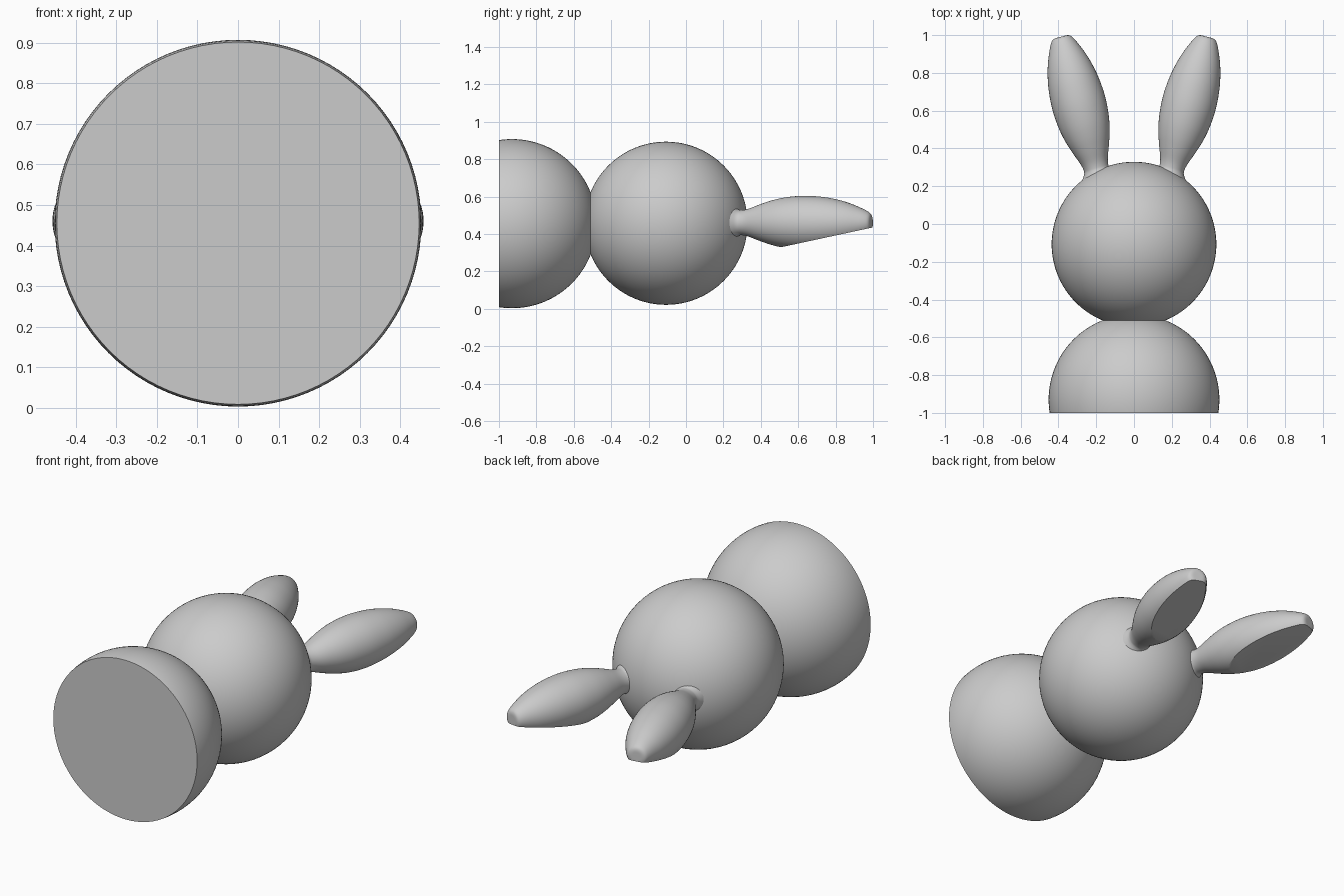
import bpy
import bmesh
from math import sin, cos, pi, radians
from mathutils import Matrix, Vector

cube = bpy.data.objects.get("Cube")
if cube:
    bpy.data.objects.remove(cube, do_unlink=True)

grey = bpy.data.materials.new("light grey")
grey.use_nodes = True
grey.diffuse_color = (0.6, 0.6, 0.6, 1)
grey.node_tree.nodes["Principled BSDF"].inputs["Base Color"].default_value = (0.6, 0.6, 0.6, 1)


def finish(bm, name):
    """Turn a bmesh into a shaded object."""
    bmesh.ops.recalc_face_normals(bm, faces=bm.faces)
    mesh = bpy.data.meshes.new(name)
    bm.to_mesh(mesh)
    bm.free()
    mesh.materials.append(grey)
    obj = bpy.data.objects.new(name, mesh)
    bpy.context.collection.objects.link(obj)
    bpy.ops.object.select_all(action='DESELECT')
    obj.select_set(True)
    bpy.context.view_layer.objects.active = obj
    bpy.ops.object.shade_smooth_by_angle(angle=radians(35))
    return obj


def slice_flat(bm, point, normal):
    """Remove everything on the normal side of a plane and cap the cut."""
    geom = bm.verts[:] + bm.edges[:] + bm.faces[:]
    cut = bmesh.ops.bisect_plane(bm, geom=geom, dist=1e-5, plane_co=point,
                                 plane_no=normal, clear_outer=True)
    rim = [e for e in cut["geom_cut"] if isinstance(e, bmesh.types.BMEdge)]
    bmesh.ops.contextual_create(bm, geom=rim)


def ball(radius, centre):
    bm = bmesh.new()
    place = Matrix.Translation(centre) @ Matrix.Rotation(radians(-90), 4, 'X')
    bmesh.ops.create_uvsphere(bm, u_segments=96, v_segments=64,
                              radius=radius, matrix=place)
    return bm


def smooth_profile(points, steps=4):
    """Catmull-Rom curve through the points."""
    p = [Vector(q) for q in points]
    p = [p[0]] + p + [p[-1]]
    out = []
    for a, b, c, d in zip(p, p[1:], p[2:], p[3:]):
        for k in range(steps):
            t = k / steps
            out.append(0.5 * (2 * b + (c - a) * t + (2 * a - 5 * b + 4 * c - d) * t * t
                              + (3 * b - a - 3 * c + d) * t ** 3))
    return out + [p[-1]]


def lathe(profile, segments=64):
    """Closed solid of revolution about z from (height, radius) points."""
    bm = bmesh.new()
    rings = []
    for h, r in profile:
        rings.append([bm.verts.new((r * cos(2 * pi * i / segments),
                                    r * sin(2 * pi * i / segments), h))
                      for i in range(segments)])
    for low, high in zip(rings, rings[1:]):
        for i in range(segments):
            j = (i + 1) % segments
            bm.faces.new((low[i], low[j], high[j], high[i]))
    bm.faces.new(rings[0][::-1])
    bm.faces.new(rings[-1])
    return bm


# Body, cut flat at the front
body = ball(0.452, (0, -0.93, 0.455))
slice_flat(body, (0, -1, 0), (0, -1, 0))
finish(body, "body")

# Head
finish(ball(0.436, (0, -0.107, 0.457)), "head")

# Ears: flared root, swollen middle, blunt tip, flat sloping underside
EAR = [(-0.06, 0.1), (-0.03, 0.079), (-0.012, 0.069), (0.005, 0.067),
       (0.04, 0.074), (0.1, 0.096), (0.17, 0.119), (0.25, 0.136),
       (0.35, 0.144), (0.45, 0.138), (0.53, 0.124), (0.6, 0.104),
       (0.66, 0.08), (0.695, 0.063), (0.713, 0.05), (0.72, 0.035), (0.721, 0.015)]

for side, name in ((1, "left_ear"), (-1, "right_ear")):
    ear = lathe(smooth_profile(EAR))
    place = (Matrix.Translation((side * 0.2, 0.295, 0.46))
             @ Matrix.Rotation(radians(-15 * side), 4, 'Z')
             @ Matrix.Rotation(radians(-90), 4, 'X'))
    bmesh.ops.transform(ear, matrix=place, verts=ear.verts)
    slice_flat(ear, (0, 0.49, 0.325), (0, 0.2157, -1))
    finish(ear, name)
